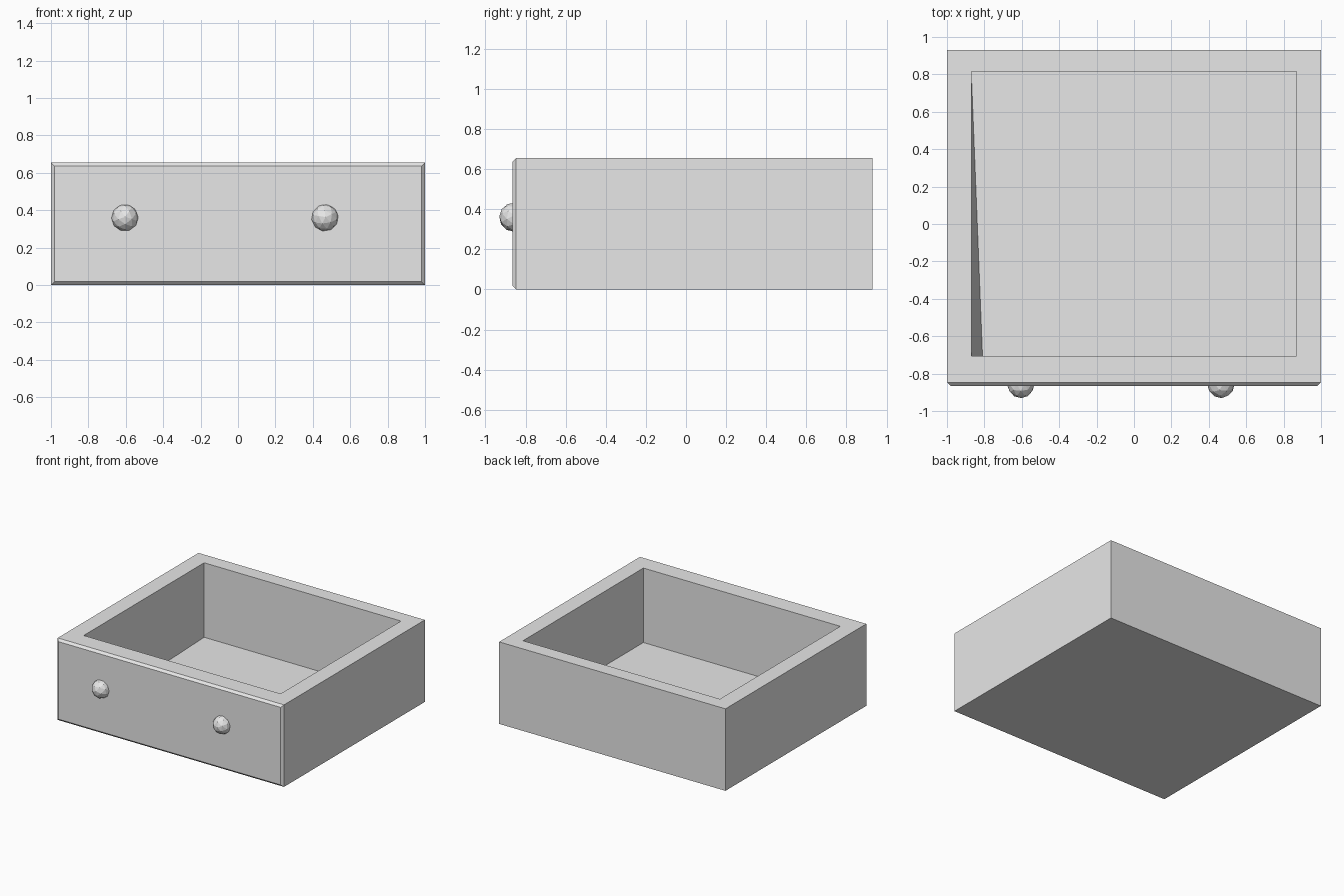
import bpy, bmesh
from mathutils import Matrix, Vector

if "Cube" in bpy.data.objects:
    bpy.data.objects.remove(bpy.data.objects["Cube"], do_unlink=True)

grey = bpy.data.materials.new("light_grey")
grey.use_nodes = True
grey.diffuse_color = (0.8, 0.8, 0.8, 1)
grey.node_tree.nodes["Principled BSDF"].inputs["Base Color"].default_value = (0.8, 0.8, 0.8, 1)

HEIGHT, FRONT, BACK, FLOOR = 0.655, -0.865, 0.93, 0.06


def finish(bm, name):
    bmesh.ops.recalc_face_normals(bm, faces=bm.faces)
    mesh = bpy.data.meshes.new(name)
    bm.to_mesh(mesh)
    bm.free()
    mesh.materials.append(grey)
    obj = bpy.data.objects.new(name, mesh)
    bpy.context.collection.objects.link(obj)
    return obj


def place_corners(face, left, right, front, back, z, front_left=None):
    """Move the corners of a rectangular face to the given limits."""
    centre = face.calc_center_median()
    for v in face.verts:
        is_left, is_front = v.co.x < centre.x, v.co.y < centre.y
        x = left if is_left else right
        if is_left and is_front and front_left is not None:
            x = front_left
        v.co = Vector((x, front if is_front else back, z))


# Drawer box with a chamfered front
bm = bmesh.new()
bmesh.ops.create_cube(bm, size=1)
for v in bm.verts:
    v.co = Vector((v.co.x * 2, FRONT if v.co.y < 0 else BACK, HEIGHT if v.co.z > 0 else 0))
front_edges = [e for e in bm.edges if all(v.co.y < 0 for v in e.verts)]
bmesh.ops.bevel(bm, geom=front_edges, offset=0.018, segments=1, affect='EDGES')

# Open compartment: rim, then floor with a slightly skewed left wall
bm.normal_update()
rim = max(bm.faces, key=lambda f: f.normal.z * f.calc_area())
bmesh.ops.inset_individual(bm, faces=[rim], thickness=0.1)
place_corners(rim, -0.87, 0.87, -0.705, 0.815, HEIGHT)
base = bmesh.ops.extrude_discrete_faces(bm, faces=[rim])["faces"][0]
place_corners(base, -0.87, 0.87, -0.705, 0.815, FLOOR, front_left=-0.81)
finish(bm, "drawer_box")

# Faceted round knobs
for side, x, turn in (("right", -0.605, 0.3), ("left", 0.465, 0.8)):
    bm = bmesh.new()
    bmesh.ops.create_icosphere(bm, subdivisions=2, radius=0.073)
    knob = finish(bm, side + "_knob")
    knob.matrix_world = (Matrix.Translation((x, -0.858, 0.36))
                         @ Matrix.Rotation(turn, 4, 'Y') @ Matrix.Rotation(1.5, 4, 'X'))
